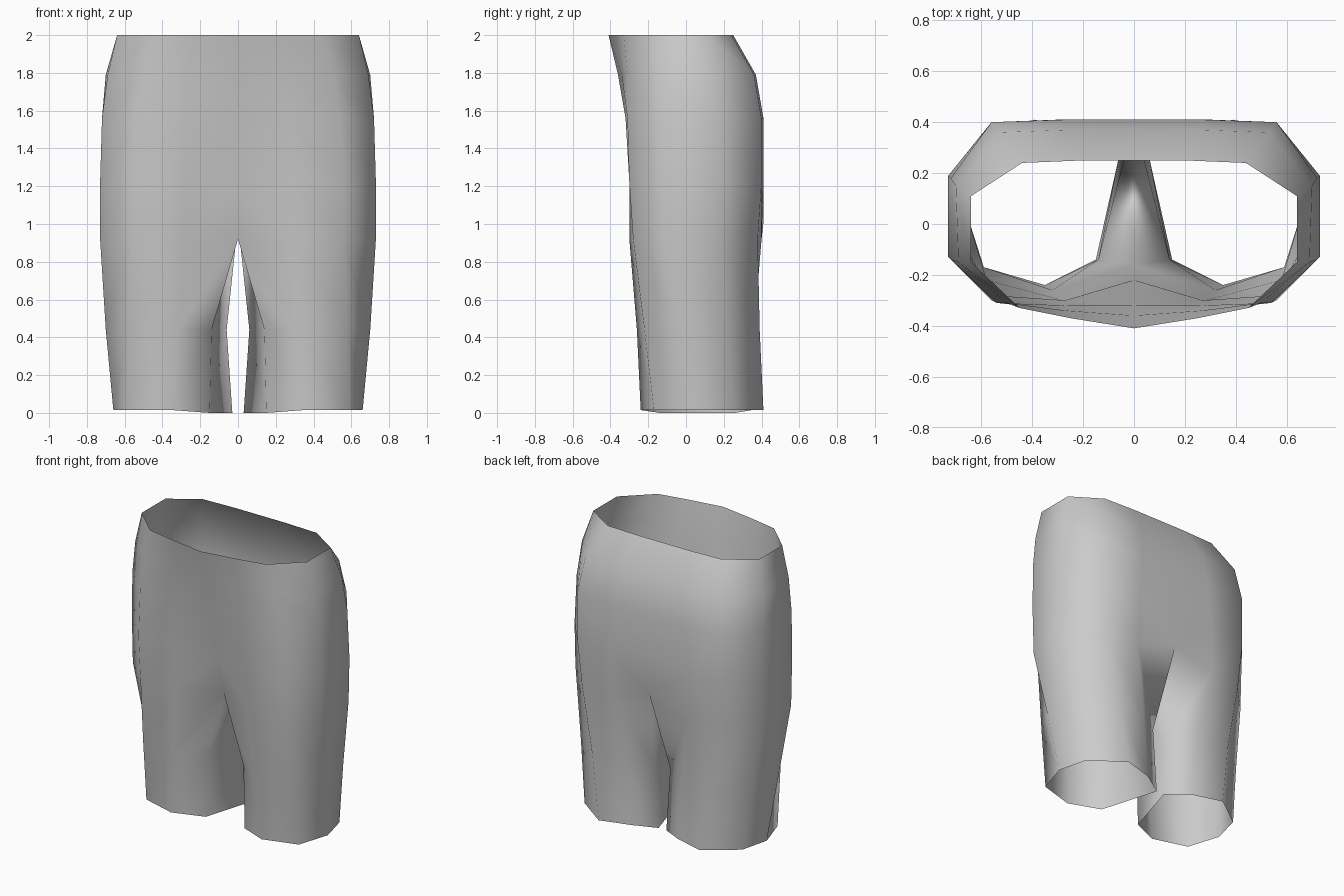
import bpy
import bmesh

# Remove the default cube
cube = bpy.data.objects.get("Cube")
if cube:
    bpy.data.objects.remove(cube, do_unlink=True)

# Cloth material
cloth = bpy.data.materials.new("grey_cloth")
cloth.use_nodes = True
grey = (0.6, 0.6, 0.6, 1.0)
cloth.diffuse_color = grey
shader = next(n for n in cloth.node_tree.nodes if n.type == 'BSDF_PRINCIPLED')
shader.inputs["Base Color"].default_value = grey

# Half cross-sections of the left side, from centre front round the hip to centre back
waist = [(0, -.41), (.25, -.37), (.45, -.33), (.64, -.15), (.64, .11), (.44, .24), (.2, .25), (0, .25)]
upper_hip = [(0, -.36), (.27, -.34), (.5, -.31), (.69, -.15), (.7, .15), (.53, .36), (.25, .37), (0, .37)]
hip = [(0, -.32), (.27, -.32), (.54, -.31), (.72, -.14), (.72, .18), (.56, .4), (.27, .41), (0, .41)]
seat = [(0, -.22), (.27, -.3), (.56, -.3), (.73, -.13), (.73, .19), (.56, .4), (.3, .41), (0, .41)]
crotch = [(0, -.16), (.28, -.3), (.56, -.28), (.73, -.12), (.73, .18), (.54, .38), (.3, .4), (0, .41)]
thigh = [(.14, -.14), (.32, -.26), (.58, -.22), (.7, -.02), (.66, .22), (.45, .39), (.22, .36), (.06, .26)]
hem = [(.15, -.14), (.35, -.24), (.59, -.17), (.66, .05), (.61, .25), (.39, .41), (.18, .35), (.03, .26)]

# Each section with its height at the front seam, round the side, and at the back seam
sections = [
    (waist, 2, 2, 2),
    (upper_hip, 1.79, 1.79, 1.79),
    (hip, 1.56, 1.56, 1.56),
    (seat, 1.17, 1.22, 1.27),
    (crotch, .92, .92, 1.01),
    (thigh, .44, .44, .44),
    (hem, 0, .015, 0),
]


def add_ring(bm, points, front_height, side_height, back_height):
    """Place one cross-section as a row of vertices."""
    heights = [side_height] * len(points)
    heights[0] = front_height
    heights[-1] = back_height
    return [bm.verts.new((x, y, z)) for (x, y), z in zip(points, heights)]


def bridge(bm, above, below, closed):
    """Join two rows with quads, closing the loop for the leg."""
    count = len(above)
    for i in range(count if closed else count - 1):
        j = (i + 1) % count
        bm.faces.new((above[i], below[i], below[j], above[j]))


# Shorts: open hip section above the crotch, closed leg tube below it
bm = bmesh.new()
rings = [add_ring(bm, *section) for section in sections]
leg_start = 4
for level in range(len(rings) - 1):
    bridge(bm, rings[level], rings[level + 1], closed=level >= leg_start)

mesh = bpy.data.meshes.new("shorts")
bm.to_mesh(mesh)
bm.free()
mesh.materials.append(cloth)
shorts = bpy.data.objects.new("shorts", mesh)
bpy.context.collection.objects.link(shorts)

# Mirror the half to the other leg and weld the centre seam
mirror = shorts.modifiers.new("mirror_legs", 'MIRROR')
mirror.use_axis = (True, False, False)
mirror.use_clip = True
mirror.merge_threshold = 0.001

# Smooth cloth shading
bpy.context.view_layer.objects.active = shorts
shorts.select_set(True)
bpy.ops.object.shade_smooth()
